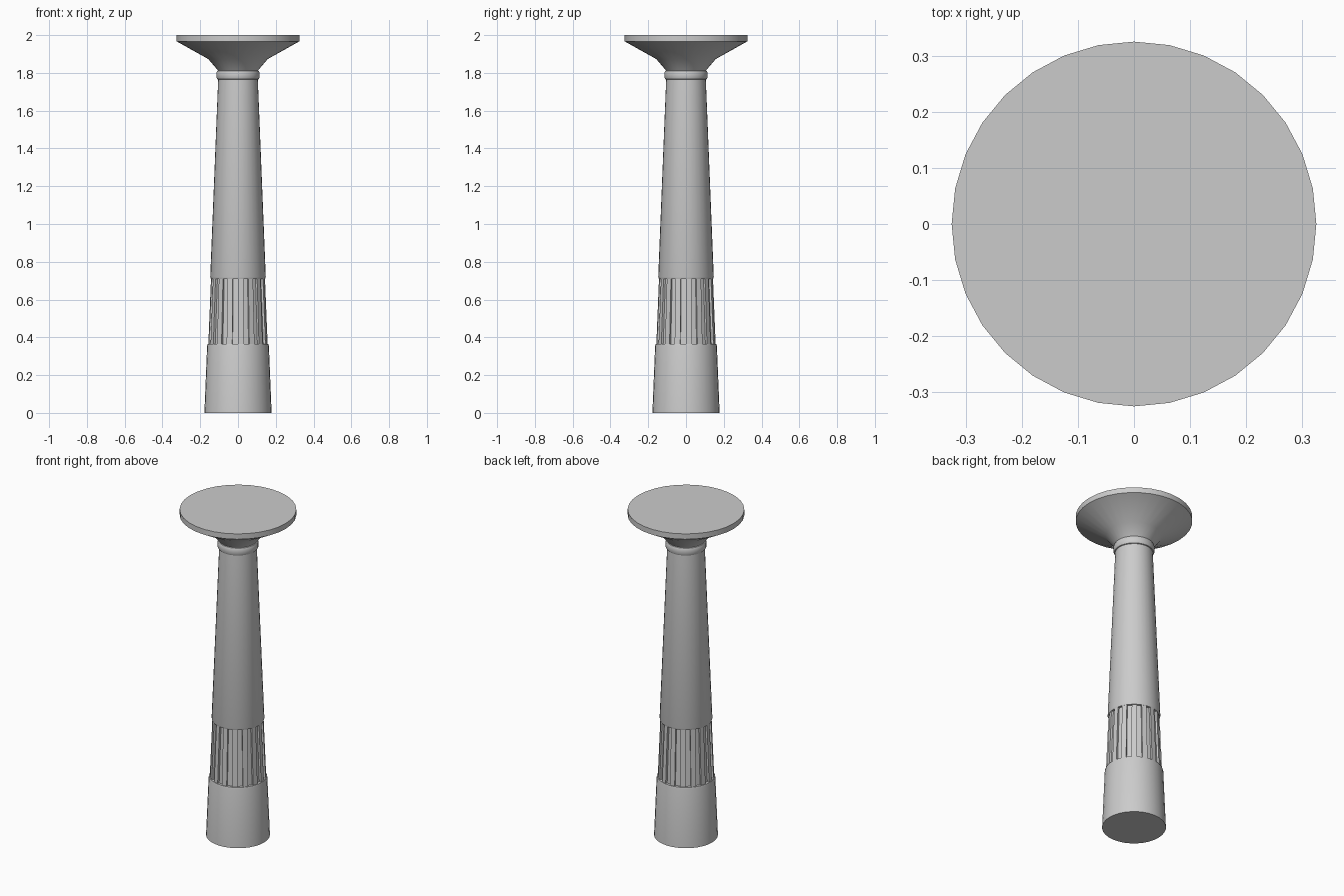
import bpy, bmesh
from math import cos, sin, pi, radians

if "Cube" in bpy.data.objects:
    bpy.data.objects.remove(bpy.data.objects["Cube"])

SIDES = 32


def add_object(name, rings, cap_bottom=True, cap_top=True):
    """Skin a stack of equal-length point rings into a closed mesh."""
    bm = bmesh.new()
    rows = [[bm.verts.new(p) for p in ring] for ring in rings]
    n = len(rows[0])
    for low, high in zip(rows, rows[1:]):
        for i in range(n):
            j = (i + 1) % n
            bm.faces.new((low[i], low[j], high[j], high[i]))
    if cap_bottom:
        bm.faces.new(rows[0][::-1])
    if cap_top:
        bm.faces.new(rows[-1])
    mesh = bpy.data.meshes.new(name)
    bm.to_mesh(mesh)
    bm.free()
    obj = bpy.data.objects.new(name, mesh)
    bpy.context.collection.objects.link(obj)
    bpy.ops.object.select_all(action='DESELECT')
    obj.select_set(True)
    bpy.context.view_layer.objects.active = obj
    bpy.ops.object.shade_smooth_by_angle(angle=radians(35))
    return obj


def circle(r, z):
    return [(r * cos(2 * pi * i / SIDES), r * sin(2 * pi * i / SIDES), z)
            for i in range(SIDES)]


def gear(r, z, depth=0.012):
    """Ridges on every second side, grooves between them."""
    pts = []
    for i in range(SIDES):
        rad = r if i % 2 == 0 else r - depth
        for k in (i, i + 1):
            a = 2 * pi * k / SIDES
            pts.append((rad * cos(a), rad * sin(a), z))
    return pts


def lathe(name, profile, **caps):
    return add_object(name, [circle(r, z) for r, z in profile], **caps)


# Tapered foot
lathe("base", [(0.178, 0), (0.1635, 0.355), (0.161, 0.365), (0.14, 0.365)])

# Fluted grip band
add_object("fluted_band", [gear(0.157, 0.365), gear(0.143, 0.71)],
           cap_bottom=False, cap_top=False)

# Long tapered shaft with collar and flared top
lathe("shaft_and_top", [
    (0.125, 0.71), (0.144, 0.71), (0.147, 0.72), (0.105, 1.765),
    (0.110, 1.767), (0.114, 1.775), (0.114, 1.803), (0.110, 1.811), (0.106, 1.813),
    (0.157, 1.873), (0.325, 1.967), (0.325, 2.0)])
